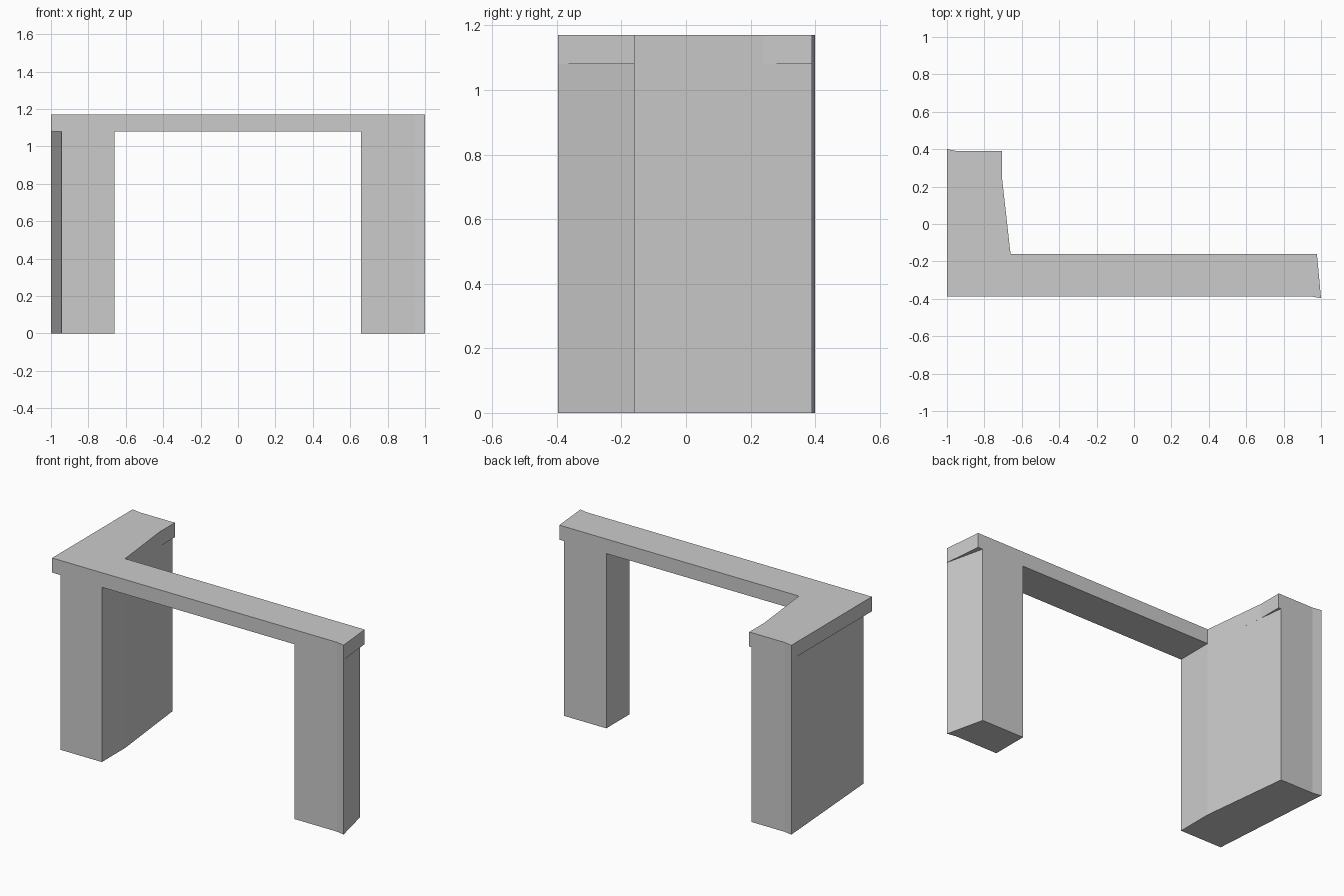
import bpy, bmesh

if "Cube" in bpy.data.objects:
    bpy.data.objects.remove(bpy.data.objects["Cube"])


def prism(name, outline, z0, z1):
    """Extrude a plan outline vertically between two heights."""
    bm = bmesh.new()
    face = bm.faces.new([bm.verts.new((x, y, z0)) for x, y in outline])
    top = bmesh.ops.extrude_face_region(bm, geom=[face])
    verts = [g for g in top["geom"] if isinstance(g, bmesh.types.BMVert)]
    bmesh.ops.translate(bm, verts=verts, vec=(0, 0, z1 - z0))
    bmesh.ops.recalc_face_normals(bm, faces=bm.faces[:])
    mesh = bpy.data.meshes.new(name)
    bm.to_mesh(mesh)
    bm.free()
    obj = bpy.data.objects.new(name, mesh)
    bpy.context.collection.objects.link(obj)
    return obj


UNDERSIDE, TOP = 1.08, 1.17

# L-shaped desk top
prism("desk_top", [
    (-1, -0.387), (0.945, -0.387), (1, -0.397), (0.978, -0.16),
    (-0.66, -0.16), (-0.705, 0.24), (-0.705, 0.39), (-0.945, 0.39), (-1, 0.4),
], UNDERSIDE, TOP)

# Deep support under the return, with tapering sides
prism("left_support", [
    (-0.943, -0.387), (-0.66, -0.387), (-0.66, -0.16),
    (-0.722, 0.39), (-0.945, 0.39), (-1, 0.4),
], 0, UNDERSIDE)

# Short support under the free end
prism("right_support", [
    (0.657, -0.387), (0.945, -0.387), (1, -0.397), (0.945, -0.16), (0.657, -0.16),
], 0, UNDERSIDE)
